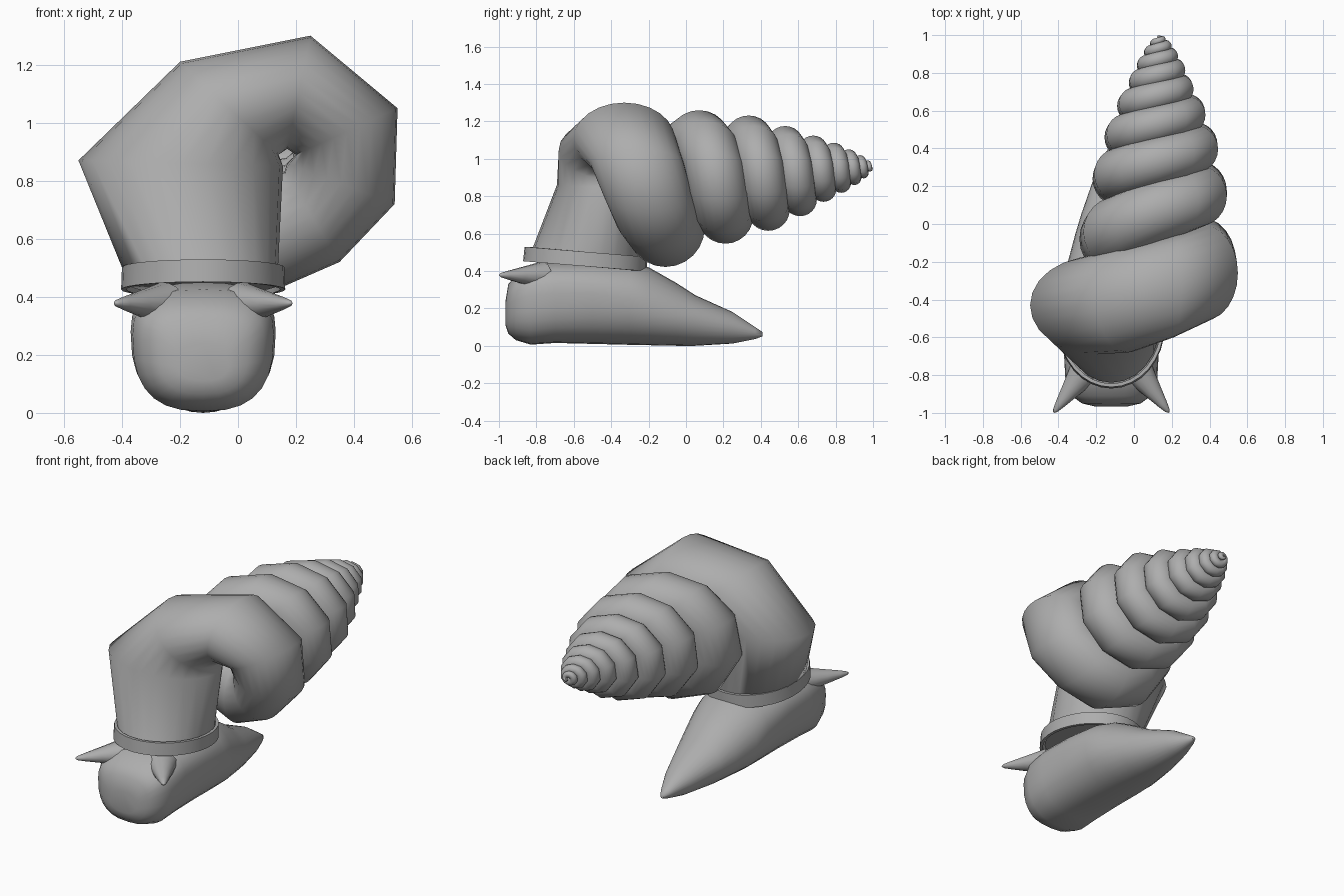
import bpy, bmesh, math
from mathutils import Vector

if "Cube" in bpy.data.objects:
    bpy.data.objects.remove(bpy.data.objects["Cube"])

mat = bpy.data.materials.new("plain grey")
mat.diffuse_color = (0.42, 0.42, 0.42, 1)
mat.use_nodes = True
mat.node_tree.nodes["Principled BSDF"].inputs["Base Color"].default_value = mat.diffuse_color


def loft(name, rings, caps=True, closed=False, angle=60):
    """Skin a list of equal-length point rings into one smooth object."""
    bm = bmesh.new()
    vs = [[bm.verts.new(p) for p in r] for r in rings]
    n = len(vs[0])
    pairs = list(zip(vs, vs[1:])) + ([(vs[-1], vs[0])] if closed else [])
    for a, b in pairs:
        for i in range(n):
            j = (i + 1) % n
            bm.faces.new((a[i], a[j], b[j], b[i]))
    if caps and not closed:
        bm.faces.new(vs[0])
        bm.faces.new(vs[-1])
    bmesh.ops.recalc_face_normals(bm, faces=bm.faces)
    me = bpy.data.meshes.new(name)
    bm.to_mesh(me)
    bm.free()
    me.materials.append(mat)
    ob = bpy.data.objects.new(name, me)
    bpy.context.collection.objects.link(ob)
    bpy.context.view_layer.objects.active = ob
    ob.select_set(True)
    bpy.ops.object.shade_smooth_by_angle(angle=math.radians(angle))
    ob.select_set(False)
    return ob


def ellipse(c, u, v, n):
    c, u, v = Vector(c), Vector(u), Vector(v)
    return [c + u * math.cos(2 * math.pi * i / n) + v * math.sin(2 * math.pi * i / n)
            for i in range(n)]


def lerp_keys(keys, t):
    for a, b in zip(keys, keys[1:]):
        if t <= b[0]:
            f = (t - a[0]) / (b[0] - a[0])
            return [p + (q - p) * f for p, q in zip(a[1:], b[1:])]
    return keys[-1][1:]


# Shell: neck, wide first whorl, then a tapering coil
N = 24
shell = [ellipse((-0.12, -0.54, 0.44), (-0.255, 0, 0), (0, 0.30, -0.03), N)]
# outer x, outer z, inner x, inner z, centre y, half depth
first_whorl = [(-0.55, 0.87, 0.155, 0.85, -0.43, 0.26),
               (-0.20, 1.21, 0.14, 0.89, -0.40, 0.28),
               (0.25, 1.30, 0.17, 0.91, -0.33, 0.27),
               (0.55, 1.05, 0.20, 0.89, -0.26, 0.25),
               (0.54, 0.72, 0.17, 0.86, -0.20, 0.235),
               (0.35, 0.52, 0.16, 0.83, -0.15, 0.225)]
for ox, oz, ix, iz, y, d in first_whorl:
    shell.append(ellipse(((ox + ix) / 2, y, (oz + iz) / 2),
                         ((ox - ix) / 2, 0, (oz - iz) / 2), (0, d, 0), N))
# turn, y, outer radius, tube radius
coil = [(0.5, -0.11, 0.465, 0.21), (0.75, -0.04, 0.395, 0.19), (1, 0.07, 0.362, 0.17),
        (1.5, 0.21, 0.36, 0.15), (2, 0.335, 0.318, 0.13), (2.5, 0.44, 0.305, 0.115),
        (3, 0.53, 0.25, 0.10), (3.5, 0.61, 0.237, 0.09), (4, 0.68, 0.19, 0.078),
        (5, 0.79, 0.145, 0.06), (6, 0.87, 0.105, 0.044), (7, 0.93, 0.07, 0.031),
        (8, 0.97, 0.04, 0.02), (8.7, 0.992, 0.012, 0.008)]
STEPS = 10
for k in range(83):
    t = 0.5 + k / STEPS
    y, R, r = lerp_keys(coil, t)
    a = math.radians(90 - 360 * t)
    radial = Vector((math.cos(a), 0, math.sin(a)))
    R *= 1 + 0.07 * math.cos(a) ** 2
    axis = Vector((0.125 + 0.01 * y, y + 0.06 * R * math.cos(a), 0.893 + 0.06 * y))
    shell.append(ellipse(axis + radial * (R - r), radial * r, (0, r, 0), N))
loft("shell", shell, angle=80)

# Collar band at the shell mouth
C = Vector((-0.12, -0.54, 0.425))
up = Vector((0, 0.005, 0.077))
loft("collar", [ellipse(C + up * h, (rx, 0, 0), (0, rx + 0.048, -0.027), 32)
                for rx, h in ((0.283, 0), (0.28, 1), (0.262, 1), (0.265, 0))],
     closed=True, angle=40)

# Body: blunt head, flat foot, pointed tail (y, half width, bottom, middle, top, squareness)
sections = [(-0.965, 0.09, 0.11, 0.18, 0.24, 0.8), (-0.95, 0.155, 0.065, 0.22, 0.33, 0.75),
            (-0.91, 0.21, 0.03, 0.25, 0.375, 0.75), (-0.83, 0.243, 0.006, 0.27, 0.425, 0.75),
            (-0.70, 0.25, 0.015, 0.28, 0.45, 0.78), (-0.50, 0.25, 0.01, 0.28, 0.45, 0.85),
            (-0.30, 0.245, 0.005, 0.25, 0.44, 0.9), (-0.20, 0.23, 0.003, 0.20, 0.42, 0.95),
            (-0.05, 0.19, 0, 0.16, 0.335, 1), (0.05, 0.16, 0, 0.14, 0.27, 1),
            (0.25, 0.09, 0.012, 0.10, 0.18, 1), (0.37, 0.035, 0.036, 0.07, 0.1, 1),
            (0.408, 0.012, 0.05, 0.062, 0.074, 1)]
body = []
for y, w, lo, mid, hi, e in sections:
    ring = []
    for i in range(28):
        a = 2 * math.pi * i / 28
        c, s = math.cos(a), math.sin(a)
        h = hi - mid if s > 0 else mid - lo
        ring.append((-0.12 + w * math.copysign(abs(c) ** e, c), y,
                     mid + h * math.copysign(abs(s) ** e, s)))
    body.append(ring)
loft("body", body)

# Two feelers with flared roots
for side, label in ((-1, "left"), (1, "right")):
    base = Vector((-0.12 + side * 0.135, -0.77, 0.375))
    tip = Vector((-0.12 + side * 0.305, -0.998, 0.378))
    d = tip - base
    across = Vector((-d.y, d.x, 0)).normalized()
    loft("feeler_" + label,
         [ellipse(base + d * f, across * r * 1.15, (0, 0, r), 14)
          for f, r in ((0, 0.075), (0.25, 0.058), (0.5, 0.042), (0.8, 0.023),
                       (0.95, 0.012), (1, 0.003))])
